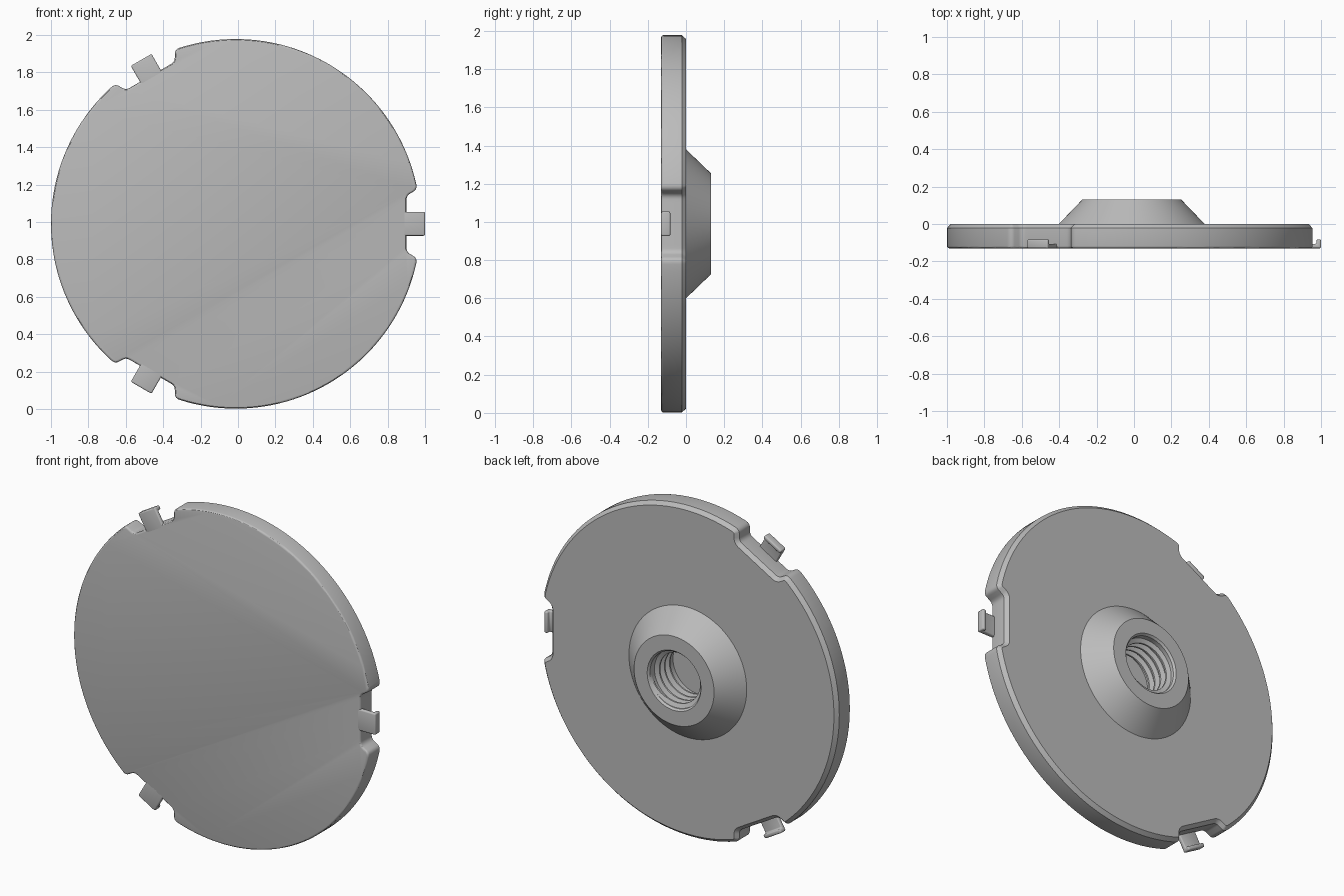
import bpy, bmesh, math
from mathutils import Vector

cube = bpy.data.objects.get("Cube")
if cube:
    bpy.data.objects.remove(cube, do_unlink=True)

CENTRE = Vector((-0.012, 0, 0.99))
RADIUS = 0.988
TAB_ANGLES = [math.radians(a) for a in (0, 120, 240)]

grey = bpy.data.materials.new("plain_grey")
grey.use_nodes = True
grey.diffuse_color = (0.5, 0.5, 0.5, 1)
grey.node_tree.nodes["Principled BSDF"].inputs["Base Color"].default_value = (0.5, 0.5, 0.5, 1)


def finish(bm, name, angle=30):
    bmesh.ops.recalc_face_normals(bm, faces=bm.faces)
    mesh = bpy.data.meshes.new(name)
    bm.to_mesh(mesh)
    bm.free()
    mesh.materials.append(grey)
    obj = bpy.data.objects.new(name, mesh)
    bpy.context.collection.objects.link(obj)
    obj.location = CENTRE
    bpy.ops.object.select_all(action="DESELECT")
    obj.select_set(True)
    bpy.context.view_layer.objects.active = obj
    bpy.ops.object.shade_smooth_by_angle(angle=math.radians(angle))
    return obj


def loft(bm, loops, closed=False):
    """Join equal rings of vertices with quads; closed joins last to first."""
    n = len(loops[0])
    pairs = list(zip(loops, loops[1:] + loops[:1] if closed else loops[1:]))
    for a, b in pairs:
        for i in range(n):
            j = (i + 1) % n
            bm.faces.new((a[i], a[j], b[j], b[i]))


def polar(r, a):
    return Vector((r * math.cos(a), r * math.sin(a)))


def rounded(before, corner, after, steps=6):
    """Soft curve from before to after, pulled toward corner."""
    return [before * (1 - t) ** 2 + corner * 2 * t * (1 - t) + after * t * t
            for t in (k / steps for k in range(steps + 1))]


def inset(points, d):
    """Shift a counter-clockwise outline inward by d."""
    result = []
    for i, p in enumerate(points):
        e1 = (p - points[i - 1]).normalized()
        e2 = (points[(i + 1) % len(points)] - p).normalized()
        n1, n2 = Vector((-e1.y, e1.x)), Vector((-e2.y, e2.x))
        n = (n1 + n2).normalized()
        result.append(p + n * d / max(n.dot(n1), 0.5))
    return result


# Outline: upper half of one notch, mirrored, then repeated three times with arcs
floor_corner = Vector((0.913, 0.15))
rim_corner = Vector((0.9706, 0.185))
wall = (rim_corner - floor_corner).normalized() * 0.022
arc_start = math.radians(12.4)
half = [Vector((0.913, y)) for y in (0.0, 0.03, 0.06, 0.09, 0.11)]
half += rounded(floor_corner - Vector((0, 0.022)), floor_corner, floor_corner + wall)
half += rounded(rim_corner - wall, rim_corner, polar(RADIUS, arc_start))
notch = [Vector((p.x, -p.y)) for p in half[:0:-1]] + half
arc_end = math.radians(120) - arc_start
arc = [polar(RADIUS, arc_start + (arc_end - arc_start) * k / 40) for k in range(1, 40)]
outline = []
for a in TAB_ANGLES:
    c, s = math.cos(a), math.sin(a)
    outline += [Vector((p.x * c - p.y * s, p.x * s + p.y * c)) for p in notch + arc]

# Disc, conical hub and blind bore in one continuous body
bm = bmesh.new()
rings = []
edge = 0.012
for k in range(4):
    t = math.radians(30 * k)
    rings.append((inset(outline, edge * (1 - math.sin(t))), -0.13 + edge * (1 - math.cos(t))))
rings.append((outline, -0.022))
rings.append((inset(outline, 0.02), 0))
angles = [math.atan2(p.y, p.x) for p in outline]
for r, y in ((0.39, 0), (0.265, 0.13), (0.178, 0.13), (0.168, 0.118), (0.168, -0.1)):
    rings.append(([polar(r, a) for a in angles], y))
loops = [[bm.verts.new((p.x, y, p.y)) for p in pts] for pts, y in rings]
loft(bm, loops)
bm.faces.new(loops[0])
bm.faces.new(loops[-1])
finish(bm, "disc_with_hub")

# Screw thread: a tapered ridge wound inside the bore
bm = bmesh.new()
pitch, turns, per_turn = 0.048, 4, 64
sections = []
count = turns * per_turn
for k in range(count + 1):
    a = 2 * math.pi * k / per_turn
    y = -0.085 + pitch * k / per_turn
    fade = min(1, k / 12, (count - k) / 12)
    crest = 0.17 - 0.026 * fade
    sections.append([bm.verts.new((r * math.cos(a), y + dy, r * math.sin(a)))
                     for r, dy in ((0.171, -0.018), (crest, -0.005), (crest, 0.005), (0.171, 0.018))])
loft(bm, sections)
bm.faces.new(sections[0])
bm.faces.new(sections[-1])
finish(bm, "bore_thread")

# Three hooked tabs: thin plate level with the front, lip turned to the back
hook = ((0.897, -0.13), (1.012, -0.13), (1.012, -0.082),
        (0.988, -0.082), (0.988, -0.106), (0.897, -0.106))
for number, a in enumerate(TAB_ANGLES, 1):
    bm = bmesh.new()
    sides = [[bm.verts.new((x, y, z)) for x, y in hook] for z in (-0.064, 0.064)]
    loft(bm, sides)
    for side in sides:
        bm.faces.new(side)
    bmesh.ops.recalc_face_normals(bm, faces=bm.faces)
    soft = [e for e in bm.edges if max(v.co.x for v in e.verts) > 0.95]
    bmesh.ops.bevel(bm, geom=soft, offset=0.008, segments=3, profile=0.5, affect="EDGES")
    tab = finish(bm, f"hook_tab_{number}", 40)
    tab.rotation_euler.y = -a
